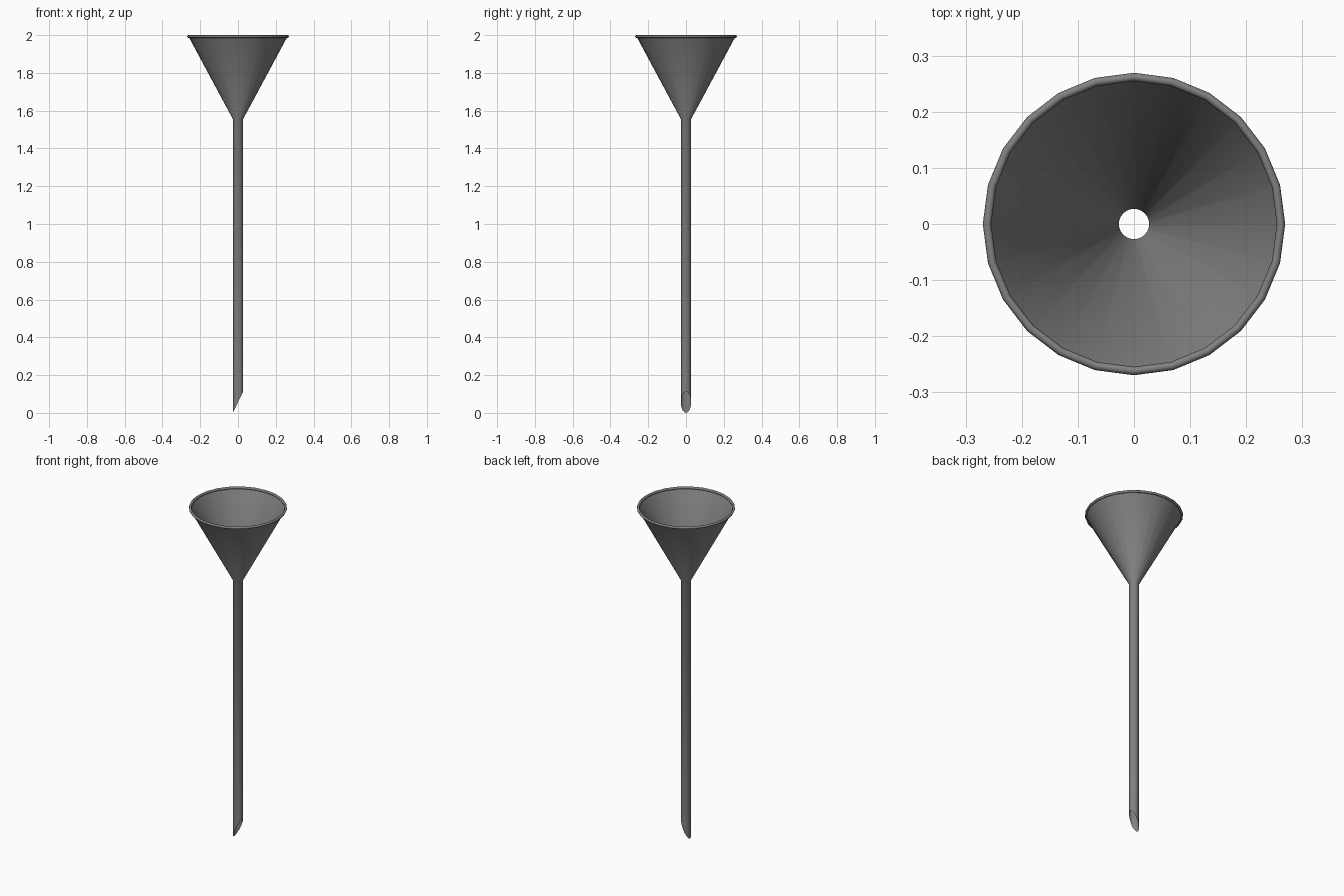
import bpy, bmesh, math

SIDES = 24
STEM_R, RIM_R, BEAD_R = 0.027, 0.262, 0.0075
NECK_Z, RIM_Z, CUT_H = 1.555, 1.9925, 0.113

if "Cube" in bpy.data.objects:
    bpy.data.objects.remove(bpy.data.objects["Cube"], do_unlink=True)

grey = bpy.data.materials.new("grey")
grey.use_nodes = True
grey.diffuse_color = (0.22, 0.22, 0.22, 1)
grey.node_tree.nodes["Principled BSDF"].inputs["Base Color"].default_value = (0.22, 0.22, 0.22, 1)


def ring(bm, radius, height):
    """One loop of vertices; height is a function of x."""
    verts = []
    for i in range(SIDES):
        a = math.tau * i / SIDES
        x, y = radius * math.cos(a), radius * math.sin(a)
        verts.append(bm.verts.new((x, y, height(x))))
    return verts


def bridge(bm, low, high):
    """Join two loops, with faces turned to the inside of the funnel."""
    for i in range(SIDES):
        j = (i + 1) % SIDES
        bm.faces.new((low[i], high[i], high[j], low[j]))


def finish(name, bm):
    mesh = bpy.data.meshes.new(name)
    bm.to_mesh(mesh)
    bm.free()
    mesh.materials.append(grey)
    mesh.shade_smooth()
    obj = bpy.data.objects.new(name, mesh)
    bpy.context.collection.objects.link(obj)
    return obj


# Thin-walled cone and stem in one sheet, the stem cut at a slant towards +x
bm = bmesh.new()
tip = ring(bm, STEM_R, lambda x: CUT_H * (x / STEM_R + 1) / 2)
neck = ring(bm, STEM_R, lambda x: NECK_Z)
mouth = ring(bm, RIM_R, lambda x: RIM_Z)
bridge(bm, tip, neck)
bridge(bm, neck, mouth)
finish("funnel_body", bm)

# Rounded bead around the mouth
bm = bmesh.new()
BEAD_SIDES = 8
loops = []
for k in range(BEAD_SIDES):
    t = math.tau * k / BEAD_SIDES
    z = RIM_Z + BEAD_R * math.sin(t)
    loops.append(ring(bm, RIM_R + BEAD_R * math.cos(t), lambda x, z=z: z))
for k in range(BEAD_SIDES):
    bridge(bm, loops[k], loops[(k + 1) % BEAD_SIDES])
bmesh.ops.recalc_face_normals(bm, faces=bm.faces)
finish("rim_bead", bm)
